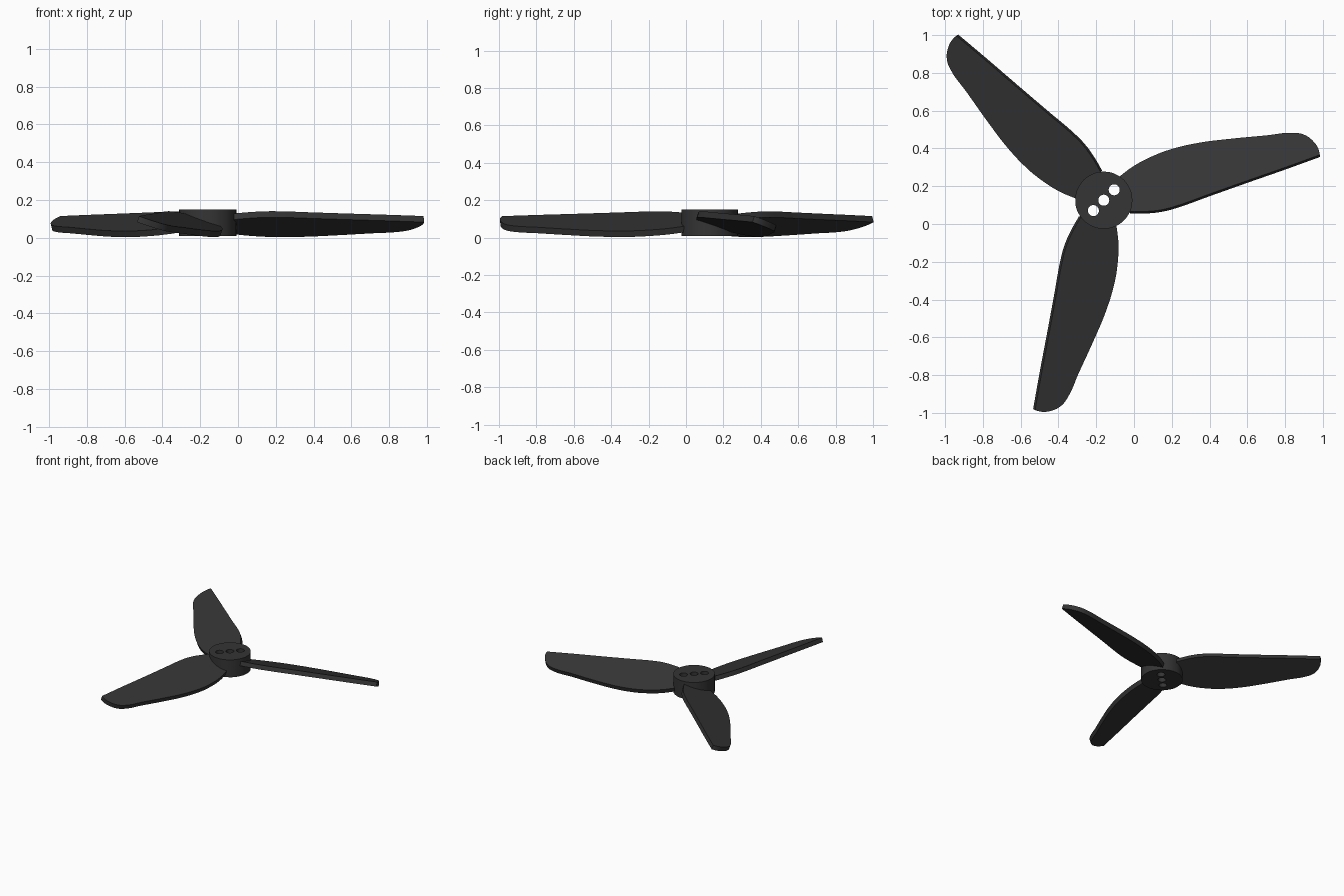
import bpy, bmesh
from math import sin, cos, atan, radians, pi
from mathutils import Matrix, Vector

if "Cube" in bpy.data.objects:
    bpy.data.objects.remove(bpy.data.objects["Cube"])

HUB = Vector((-0.16, 0.126, 0))
AXIS = radians(14.5)      # heading of the first blade
TILT = atan(0.35)         # blade pitch
HALF = 0.017              # half blade thickness
V0 = 0.015                # pitch axis offset across the blade

dark = bpy.data.materials.new("dark_plastic")
dark.diffuse_color = (0.035, 0.035, 0.036, 1)
dark.use_nodes = True
dark.node_tree.nodes["Principled BSDF"].inputs["Base Color"].default_value = dark.diffuse_color


def plate(name, outlines, half, matrix):
    """Extruded flat plate; each outline is a list of (x, y, is_corner)."""
    cu = bpy.data.curves.new(name, 'CURVE')
    cu.dimensions = '2D'
    cu.fill_mode = 'BOTH'
    cu.extrude = half
    cu.resolution_u = 6
    for pts in outlines:
        sp = cu.splines.new('BEZIER')
        sp.bezier_points.add(len(pts) - 1)
        sp.use_cyclic_u = True
        for bp, (x, y, corner) in zip(sp.bezier_points, pts):
            bp.co = (x, y, 0)
            kind = 'VECTOR' if corner else 'AUTO'
            bp.handle_left_type = bp.handle_right_type = kind
    ob = bpy.data.objects.new(name, cu)
    bpy.context.collection.objects.link(ob)
    bpy.ops.object.select_all(action='DESELECT')
    ob.select_set(True)
    bpy.context.view_layer.objects.active = ob
    bpy.ops.object.convert(target='MESH')
    ob = bpy.context.object
    bm = bmesh.new()
    bm.from_mesh(ob.data)
    bmesh.ops.remove_doubles(bm, verts=bm.verts, dist=1e-5)
    bmesh.ops.recalc_face_normals(bm, faces=bm.faces)
    bm.to_mesh(ob.data)
    bm.free()
    ob.data.materials.clear()
    ob.data.materials.append(dark)
    ob.matrix_world = matrix
    bpy.ops.object.shade_smooth_by_angle(angle=radians(30))
    return ob


def circle(cx, cy, r, n=12):
    return [(cx + r * cos(2 * pi * i / n), cy + r * sin(2 * pi * i / n), False)
            for i in range(n)]


# Hub with three through holes on a diagonal
holes = [circle(d, d, 0.029, 8) for d in (-0.055, 0, 0.055)]
plate("hub", [circle(0, 0, 0.151)] + holes, 0.07,
      Matrix.Translation(HUB + Vector((0, 0, 0.08))))

# Blade outline as seen from above: curved low edge, round tip, straight high edge
curved = [(-0.085, 0.245), (0.0, 0.308), (0.1, 0.36), (0.2, 0.397), (0.35, 0.431),
          (0.5, 0.45), (0.7, 0.469), (0.84, 0.483), (0.9, 0.473), (0.95, 0.437),
          (0.977, 0.395)]
straight = [(0.985, 0.355), (0.8, 0.288), (0.6, 0.218), (0.4, 0.147), (0.22, 0.083),
            (0.15, 0.065), (0.07, 0.056), (-0.02, 0.055)]
corners = {curved[0], straight[0], straight[-1]}
outline = []
for p in curved + straight:
    dx, dy = p[0] - HUB.x, p[1] - HUB.y
    u = dx * cos(AXIS) + dy * sin(AXIS)
    v = -dx * sin(AXIS) + dy * cos(AXIS) - V0
    # allow for the tilted thickness and foreshortening
    v -= (HALF * sin(TILT)) * (1 if p in curved else -1)
    outline.append((u, v / cos(TILT), p in corners))

# Three pitched blades around the hub
for k in range(3):
    m = (Matrix.Translation(HUB + Vector((0, 0, 0.073)))
         @ Matrix.Rotation(AXIS + k * 2 * pi / 3, 4, 'Z')
         @ Matrix.Translation((0, V0, 0))
         @ Matrix.Rotation(-TILT, 4, 'X'))
    plate(f"blade_{k + 1}", [outline], HALF, m)
